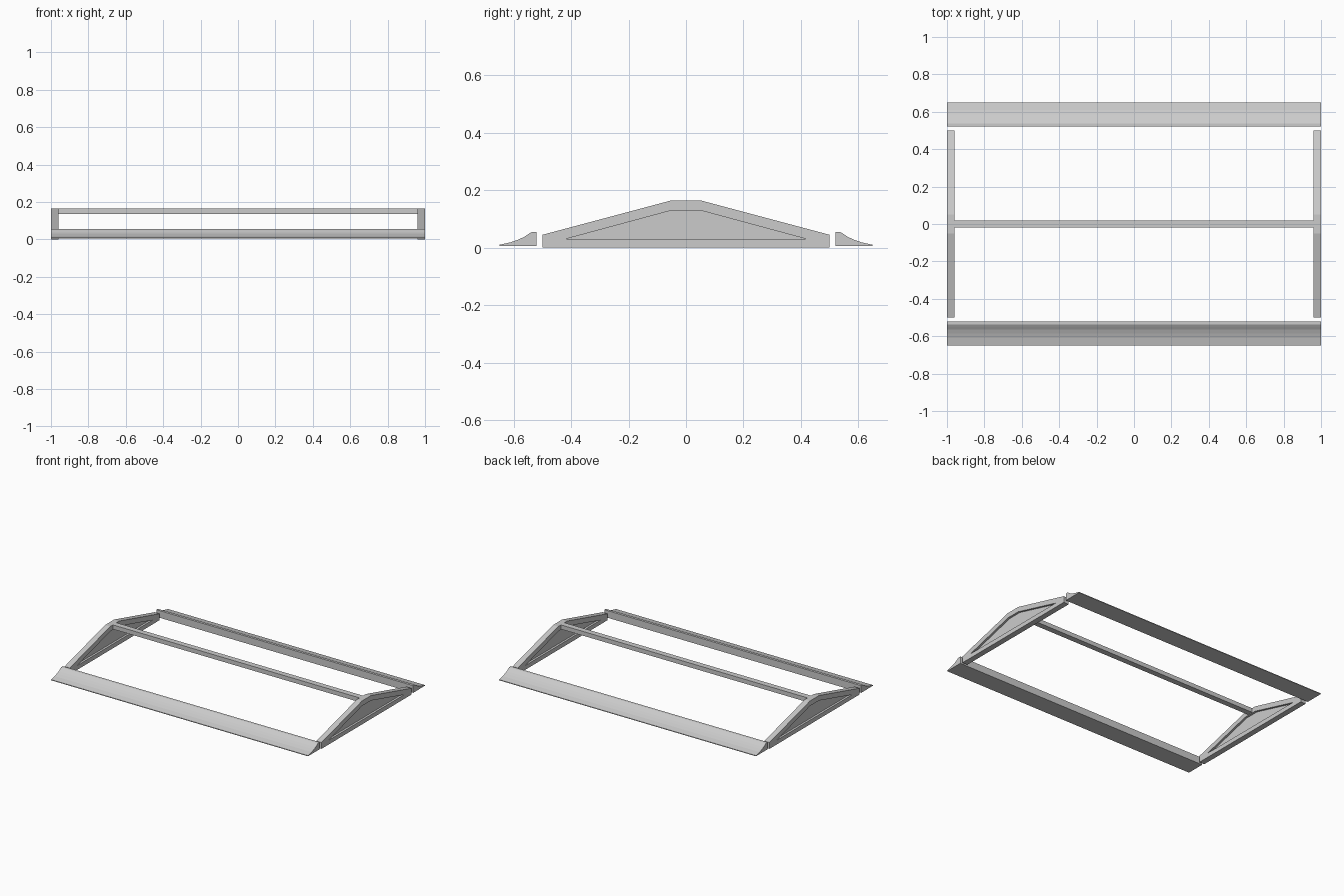
import bpy, bmesh

if "Cube" in bpy.data.objects:
    bpy.data.objects.remove(bpy.data.objects["Cube"])


def extrude_x(name, profile, x0, x1, hole=None):
    """Solid along x from a (y, z) outline; with a hole of equal corner count it becomes a ring."""
    bm = bmesh.new()
    loops = [[[bm.verts.new((x, y, z)) for y, z in p] for x in (x0, x1)]
             for p in ([profile, hole] if hole else [profile])]
    n = len(profile)
    for a, b in loops:
        for i in range(n):
            j = (i + 1) % n
            bm.faces.new((a[i], a[j], b[j], b[i]))
    for end in (0, 1):
        if hole:
            o, h = loops[0][end], loops[1][end]
            for i in range(n):
                j = (i + 1) % n
                bm.faces.new((o[i], o[j], h[j], h[i]))
        else:
            bm.faces.new(loops[0][end])
    bmesh.ops.remove_doubles(bm, verts=bm.verts, dist=1e-6)
    bmesh.ops.recalc_face_normals(bm, faces=bm.faces)
    mesh = bpy.data.meshes.new(name)
    bm.to_mesh(mesh)
    bm.free()
    obj = bpy.data.objects.new(name, mesh)
    bpy.context.collection.objects.link(obj)
    return obj


# End frames with a recessed web panel
outer = [(-.5, 0), (.5, 0), (.5, .045), (.05, .165), (-.05, .165), (-.5, .045)]
inner = [(-.42, .03), (.42, .03), (.418, .0305), (.05, .13), (-.05, .13), (-.418, .0305)]
panel = [(-.42, .03), (.42, .03), (.05, .13), (-.05, .13)]
for side, s in (("left", -1), ("right", 1)):
    extrude_x(side + "_end_frame", outer, s * .96, s, inner)
    extrude_x(side + "_web_panel", panel, s * .975, s * .985)

# Ridge bar joining the frame tops
extrude_x("ridge_bar", [(-.02, .135), (.02, .135), (.02, .165), (-.02, .165)], -1, 1)

# Curved lips along the front and back
lip = [(.52, .005), (.65, .005), (.65, .01), (.61, .019), (.585, .028),
       (.565, .037), (.55, .047), (.537, .055), (.52, .055)]
for side, s in (("front", -1), ("back", 1)):
    extrude_x(side + "_lip", [(s * y, z) for y, z in lip], -1, 1)
